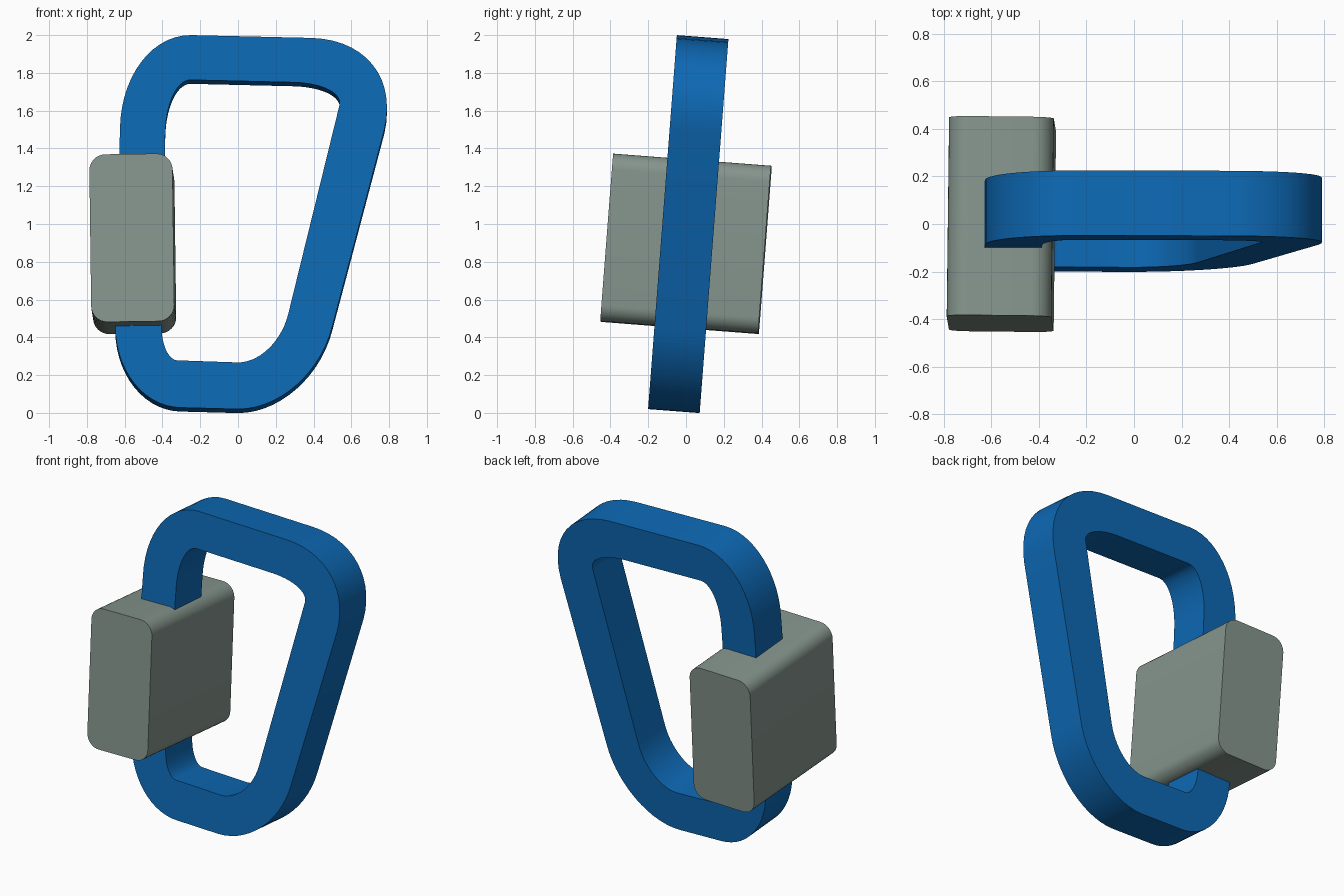
import bpy, bmesh, math
from mathutils import Vector, Matrix

if "Cube" in bpy.data.objects:
    bpy.data.objects.remove(bpy.data.objects["Cube"])

TILT = math.radians(-4.4)
SEG = 14


def corner(a, c, b, k=0.56):
    """Rounded corner from a to b around control point c."""
    a, b, c = Vector(a), Vector(b), Vector(c)
    p, q = a.lerp(c, k), b.lerp(c, k)
    pts = []
    for i in range(SEG + 1):
        t = i / SEG
        s = 1 - t
        pts.append(a * s**3 + p * 3 * s * s * t + q * 3 * s * t * t + b * t**3)
    return pts


def loop(corners):
    return [p for c in corners for p in corner(*c)]


def finish(bm, name, matrix, color):
    bmesh.ops.recalc_face_normals(bm, faces=bm.faces)
    mesh = bpy.data.meshes.new(name)
    bm.to_mesh(mesh)
    bm.free()
    ob = bpy.data.objects.new(name, mesh)
    bpy.context.collection.objects.link(ob)
    ob.matrix_world = matrix
    mat = bpy.data.materials.new(name + "_colour")
    mat.diffuse_color = color
    mat.use_nodes = True
    mat.node_tree.nodes["Principled BSDF"].inputs["Base Color"].default_value = mat.diffuse_color
    mesh.materials.append(mat)
    bpy.ops.object.select_all(action='DESELECT')
    ob.select_set(True)
    bpy.context.view_layer.objects.active = ob
    bpy.ops.object.shade_smooth_by_angle(angle=math.radians(30))
    return ob


# Ring: matching outer and inner outlines, four rounded corners each (x, z)
outer = loop([
    ((-0.625, 1.50), (-0.62, 2.002), (-0.25, 2.00)),
    ((0.39, 1.985), (0.885, 1.97), (0.775, 1.50), 0.58),
    ((0.50, 0.46), (0.39, 0.018), (0.0, 0.02)),
    ((-0.30, 0.028), (-0.648, 0.03), (-0.65, 0.46)),
])
inner = loop([
    ((-0.385, 1.48), (-0.38, 1.765), (-0.25, 1.763)),
    ((0.30, 1.75), (0.58, 1.74), (0.535, 1.62)),
    ((0.265, 0.52), (0.20, 0.265), (0.0, 0.267)),
    ((-0.32, 0.278), (-0.405, 0.28), (-0.405, 0.46)),
])
half = 0.137
bm = bmesh.new()


def ring_verts(pts, y):
    return [bm.verts.new((p.x, y, (p.y - 1.0105) / math.cos(TILT))) for p in pts]


rings = [ring_verts(outer, -half), ring_verts(outer, half),
         ring_verts(inner, half), ring_verts(inner, -half)]
n = len(outer)
for r in range(4):
    a, b = rings[r], rings[(r + 1) % 4]
    for i in range(n):
        j = (i + 1) % n
        bm.faces.new((a[i], a[j], b[j], b[i]))
finish(bm, "clip_ring",
       Matrix.Translation((0, 0.012, 1.0)) @ Matrix.Rotation(TILT, 4, 'X'),
       (0.004, 0.14, 0.46, 1))

# Gate block: box with its four lengthwise edges rounded
bm = bmesh.new()
bmesh.ops.create_cube(bm, size=1, matrix=Matrix.Diagonal((0.44, 0.838, 0.89, 1)))
long_edges = [e for e in bm.edges
              if abs(e.verts[0].co.y - e.verts[1].co.y) > 0.5]
bmesh.ops.bevel(bm, geom=long_edges, offset=0.085, segments=8, profile=0.5,
                affect='EDGES')
finish(bm, "gate_block",
       Matrix.Translation((-0.557, 0, 0.895))
       @ Matrix.Rotation(math.radians(-0.7), 4, 'Z')
       @ Matrix.Rotation(TILT, 4, 'X')
       @ Matrix.Rotation(math.radians(-0.8), 4, 'Y'),
       (0.235, 0.30, 0.265, 1))
